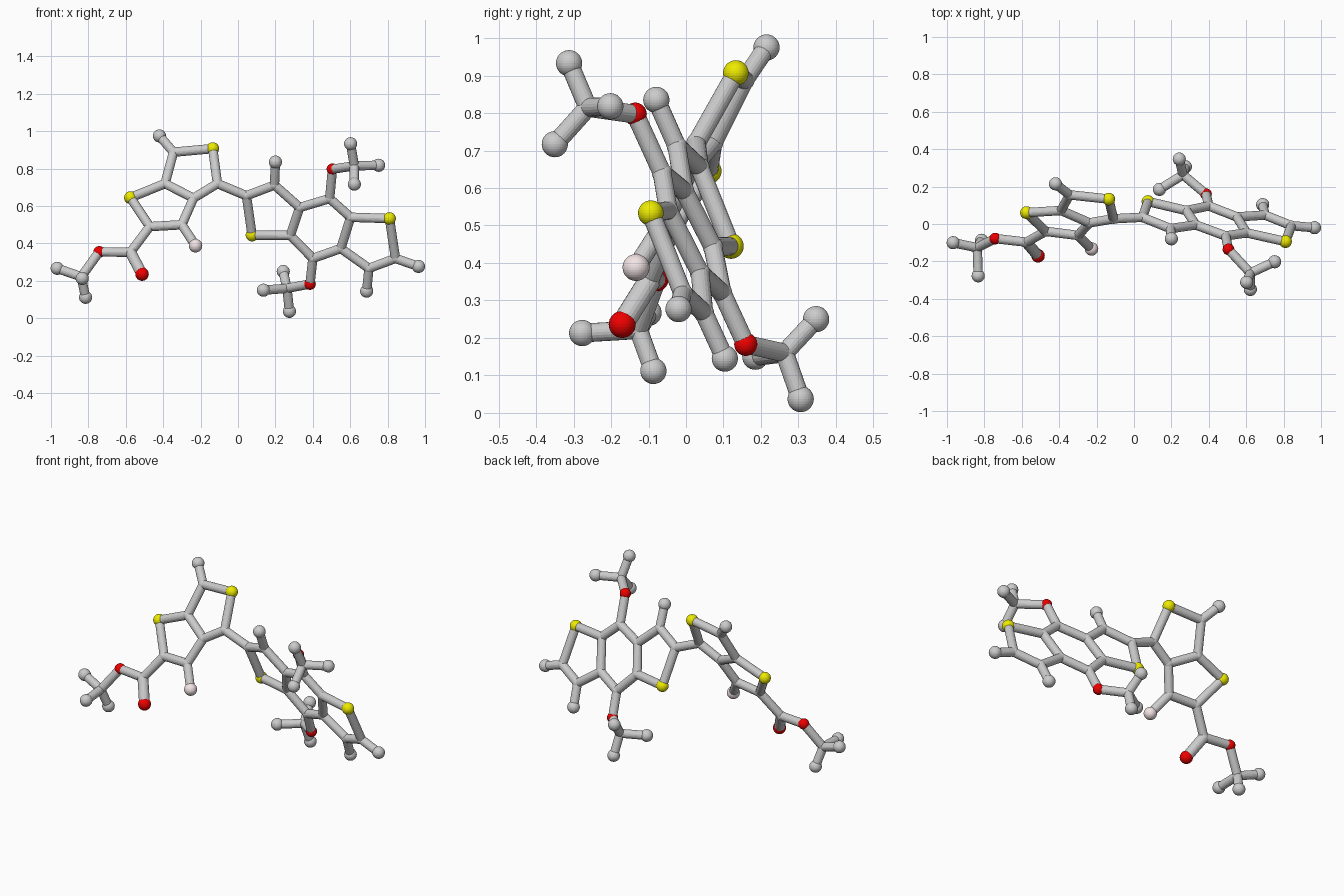
import bpy, bmesh
from mathutils import Vector, Matrix

if "Cube" in bpy.data.objects:
    bpy.data.objects.remove(bpy.data.objects["Cube"])

def mat(name, rgb):
    m = bpy.data.materials.new(name)
    m.diffuse_color = (*rgb, 1)
    m.use_nodes = True
    m.node_tree.nodes["Principled BSDF"].inputs["Base Color"].default_value = m.diffuse_color
    return m

YELLOW = mat("yellow", (0.85, 0.83, 0.0))
RED = mat("red", (0.85, 0.0, 0.0))
PINK = mat("pink", (0.9, 0.78, 0.79))

# the two flat ring systems: y follows from x and z
def left(x, z): return Vector((x, -0.379 - 0.158 * x + 0.541 * z, z))
def right(x, z): return Vector((x, 0.331 - 0.239 * x - 0.434 * z, z))

P = {
    # left fused rings
    "la": left(-0.345, 0.888), "lS1": left(-0.135, 0.907), "lb": left(-0.11, 0.72),
    "lc": left(-0.238, 0.642), "ld": left(-0.39, 0.72), "lS2": left(-0.575, 0.645),
    "le": left(-0.472, 0.49), "lf": left(-0.30, 0.50), "lH": left(-0.42, 0.975),
    "lF": left(-0.227, 0.388), "lg": left(-0.575, 0.353), "lO1": left(-0.513, 0.236),
    "lO2": Vector((-0.742, -0.078, 0.355)),
    # right fused rings
    "ra": right(0.045, 0.655), "rb": right(0.195, 0.712), "rS1": right(0.075, 0.445),
    "rc": right(0.28, 0.443), "rd": right(0.33, 0.592), "re": right(0.49, 0.64),
    "rf": right(0.602, 0.54), "rg": right(0.55, 0.373), "rh": right(0.40, 0.32),
    "rS2": right(0.81, 0.533), "ri": right(0.842, 0.32), "rj": right(0.70, 0.267),
    "rH1": right(0.2, 0.835), "rH2": right(0.965, 0.277), "rH3": right(0.688, 0.145),
    "rO1": right(0.505, 0.797), "rO2": right(0.385, 0.183),
}
BONDS = """la-lS1 lS1-lb lb-lc lc-ld ld-la ld-lS2 lS2-le le-lf lf-lc la-lH lf-lF le-lg
lg-lO1 lg-lO2 lb-ra ra-rb rb-rd rd-rc rc-rS1 rS1-ra rd-re re-rf rf-rg rg-rh rh-rc
rf-rS2 rS2-ri ri-rj rj-rg rb-rH1 ri-rH2 rj-rH3 re-rO1 rh-rO2""".split()

# end groups: a centre with three arms
ENDS = {
    "lO2": [(-0.838, -0.127, 0.222), (-0.967, -0.10, 0.267), (-0.815, -0.087, 0.112), (-0.833, -0.277, 0.213)],
    "rO1": [(0.622, -0.262, 0.815), (0.602, -0.312, 0.933), (0.752, -0.202, 0.818), (0.622, -0.35, 0.717)],
    "rO2": [(0.262, 0.263, 0.16), (0.136, 0.185, 0.15), (0.242, 0.347, 0.25), (0.275, 0.306, 0.037)],
}
for o, pts in ENDS.items():
    for i, p in enumerate(pts):
        P[f"{o}H{i}" if i else f"{o}c"] = Vector(p)
    BONDS.append(f"{o}-{o}c")
    BONDS += [f"{o}c-{o}H{i}" for i in (1, 2, 3)]

def finish(name, bm, material=None):
    me = bpy.data.meshes.new(name)
    bm.to_mesh(me)
    bm.free()
    ob = bpy.data.objects.new(name, me)
    bpy.context.collection.objects.link(ob)
    if material:
        me.materials.append(material)

def ball(name, p, r, material=None):
    bm = bmesh.new()
    bmesh.ops.create_uvsphere(bm, u_segments=32, v_segments=16, radius=r, matrix=Matrix.Translation(p))
    finish(name, bm, material)

def rod(name, a, b, r):
    bm = bmesh.new()
    d = b - a
    m = Matrix.Translation((a + b) / 2) @ d.to_track_quat('Z', 'Y').to_matrix().to_4x4()
    bmesh.ops.create_cone(bm, cap_ends=True, segments=20, radius1=r, radius2=r, depth=d.length, matrix=m)
    finish(name, bm)

# atoms: coloured ones, grey tips and plain joints
for key, p in P.items():
    k = key[1:]
    if "H" in k:
        ball("tip_ball", p, 0.035)
    elif k[0] == "S":
        ball("yellow_ball", p, 0.034, YELLOW)
    elif k == "F":
        ball("pink_ball", p, 0.036, PINK)
    elif k[0] == "O" and not k.endswith("c"):
        ball("red_ball", p, 0.036 if key == "lO1" else 0.031, RED)
    else:
        ball("joint_ball", p, 0.027)

# connecting rods
for s in BONDS:
    a, b = s.split("-")
    rod("bond_rod", P[a], P[b], 0.030 if b == "lO1" else 0.025)
